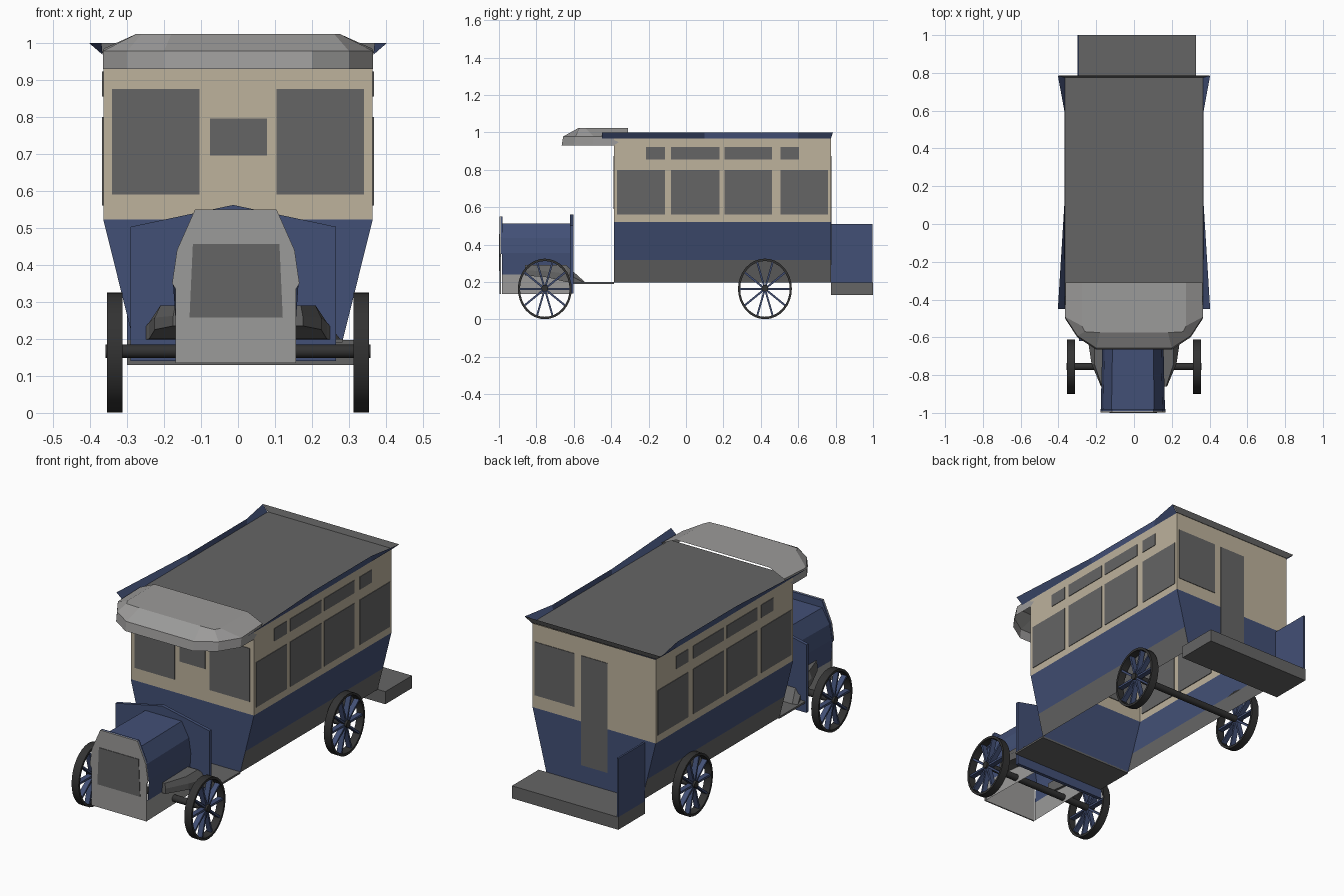
import bpy, bmesh, math
from mathutils import Matrix, Vector

if "Cube" in bpy.data.objects:
    bpy.data.objects.remove(bpy.data.objects["Cube"])


def mat(name, r, g, b):
    m = bpy.data.materials.new(name)
    m.diffuse_color = (r, g, b, 1)
    m.use_nodes = True
    m.node_tree.nodes["Principled BSDF"].inputs["Base Color"].default_value = m.diffuse_color
    return m


BLUE = mat("navy_blue", 0.055, 0.08, 0.18)
CREAM = mat("cream", 0.51, 0.445, 0.335)
GRAY = mat("mid_gray", 0.13, 0.13, 0.13)
LIGHT = mat("light_gray", 0.33, 0.325, 0.32)
DARK = mat("dark_rubber", 0.032, 0.032, 0.032)


def finish(bm, name, mats, smooth=False, normals=True):
    if normals:
        bmesh.ops.recalc_face_normals(bm, faces=bm.faces)
    me = bpy.data.meshes.new(name)
    bm.to_mesh(me)
    bm.free()
    for m in mats:
        me.materials.append(m)
    ob = bpy.data.objects.new(name, me)
    bpy.context.collection.objects.link(ob)
    if smooth:
        bpy.ops.object.select_all(action='DESELECT')
        ob.select_set(True)
        bpy.context.view_layer.objects.active = ob
        bpy.ops.object.shade_smooth_by_angle(angle=math.radians(35))
    return ob


def box(name, x, y, z, m):
    bm = bmesh.new()
    c = [(a + b) / 2 for a, b in (x, y, z)]
    s = [b - a for a, b in (x, y, z)]
    bmesh.ops.create_cube(bm, size=1, matrix=Matrix.Translation(c) @ Matrix.Diagonal((*s, 1)))
    return finish(bm, name, [m])


def loft(bm, rings, closed=True):
    """Join successive rings of points with quads and return vertices and faces per band."""
    vs = [[bm.verts.new(p) for p in r] for r in rings]
    n = len(vs[0])
    bands = []
    for a, b in zip(vs, vs[1:]):
        bands.append([bm.faces.new((a[i], a[(i + 1) % n], b[(i + 1) % n], b[i]))
                      for i in range(n if closed else n - 1)])
    return vs, bands


def prism(name, profile, y0, y1, m):
    """Extrude an x,z profile along y."""
    bm = bmesh.new()
    vs, _ = loft(bm, [[(x, y, z) for x, z in profile] for y in (y0, y1)])
    for r in vs:
        bm.faces.new(r)
    return finish(bm, name, [m])


# Coach body: open-bottomed shell, narrowing below the waist
F, R, W = -0.385, 0.775, 0.364
bm = bmesh.new()
rings = [[(-w, F, z), (w, F, z), (w, R, z), (-w, R, z)]
         for w, z in ((0.283, 0.197), (0.313, 0.317), (W, 0.522), (W, 0.97))]
vs, bands = loft(bm, rings)
for i, f in enumerate(bands[0]):
    f.material_index = 2 if i % 2 else 1
for f in bands[1]:
    f.material_index = 1
finish(bm, "coach_body", [CREAM, BLUE, GRAY])

# Side windows and upper lights
lower = [(-0.368, -0.112), (-0.08, 0.18), (0.205, 0.46), (0.505, 0.76)]
upper = [(-0.215, -0.112), (-0.08, 0.18), (0.205, 0.46), (0.505, 0.605)]
for s, side in ((1, "right"), (-1, "left")):
    x = sorted((s * (W - 0.004), s * (W + 0.003)))
    for i in range(4):
        box(f"{side}_window_{i}", x, lower[i], (0.56, 0.80), GRAY)
        box(f"{side}_upper_light_{i}", x, upper[i], (0.855, 0.923), GRAY)
    box(f"{side}_front_window", sorted((s * 0.104, s * 0.341)), (F - 0.003, F + 0.004), (0.59, 0.875), GRAY)
box("front_center_window", (-0.075, 0.078), (F - 0.003, F + 0.004), (0.695, 0.795), GRAY)
box("rear_window", (0.115, 0.35), (R - 0.004, R + 0.003), (0.59, 0.875), GRAY)
box("rear_door", (-0.08, 0.075), (R - 0.004, R + 0.003), (0.29, 0.875), GRAY)

# Roof with upturned rear lip and flared side boards
bm = bmesh.new()
loft(bm, [[(-0.366, y, z), (0.366, y, z)] if y < 0.78 else [(-0.402, y, z), (0.402, y, z)]
          for y, z in ((F, 0.972), (R, 0.972), (0.786, 1.0))], closed=False)
finish(bm, "roof", [GRAY])
for s, side in ((1, "right"), (-1, "left")):
    bm = bmesh.new()
    edge = [(-0.45, 0.403), (0.1, 0.369), (0.6, 0.369), (0.786, 0.403)]
    loft(bm, [[(s * 0.366, min(y, R), 0.968) for y, x in edge],
              [(s * x, y, 1.0) for y, x in edge]], closed=False)
    finish(bm, f"{side}_roof_board", [BLUE])

# Front canopy: chamfered hood, open behind and below
half = [(0.365, -0.5), (0.3, -0.6), (0.2, -0.665)]
top_half = [(0.275, -0.54), (0.26, -0.57), (0.18, -0.575)]


def canopy_ring(pts, x, back, z, zb):
    right = [(x, back, zb)] + [(a, b, z) for a, b in pts]
    return right + [(-a, b, c) for a, b, c in reversed(right)]


bm = bmesh.new()
vs, _ = loft(bm, [canopy_ring(half, 0.365, F, 0.93, 0.93),
                  canopy_ring([(a, b + 0.008) for a, b in half], 0.362, -0.31, 0.978, 0.985),
                  canopy_ring(top_half, 0.275, -0.31, 1.024, 1.024)], closed=False)
bm.faces.new(vs[2])
finish(bm, "front_canopy", [LIGHT])

# Dashboard panel and driver's floor
prism("dashboard", [(-0.29, 0.14), (0.265, 0.14), (0.265, 0.503), (-0.013, 0.562), (-0.29, 0.503)],
      -0.62, -0.602, BLUE)
box("driver_floor", (-0.283, 0.283), (-0.602, F), (0.19, 0.2), GRAY)

# Engine hood: open-bottomed, with pale chassis sides
hood = [(0.162, 0.135), (0.162, 0.24), (0.17, 0.355), (0.157, 0.435), (0.113, 0.512)]
hood += [(-x, z) for x, z in reversed(hood)]
bm = bmesh.new()
_, bands = loft(bm, [[(x * k - 0.006, y, z) for x, z in hood] for y, k in ((-0.985, 1), (-0.615, 0.95))],
                closed=False)
for i in (0, 8):
    bands[0][i].material_index = 1
finish(bm, "engine_hood", [BLUE, LIGHT])

# Radiator shell with blue rim behind and dark core
rad = [(0.163, 0.135), (0.163, 0.335), (0.172, 0.35), (0.159, 0.44), (0.11, 0.55)]
rad += [(-x, z) for x, z in reversed(rad)]
rad = [(x - 0.006, z) for x, z in rad]
prism("radiator", rad, -0.997, -0.99, LIGHT)
prism("radiator_rim", [p for p in rad if p[1] > 0.34], -0.99, -0.98, BLUE)
prism("radiator_core", [(-0.131, 0.258), (0.121, 0.258), (0.112, 0.456), (-0.122, 0.456)],
      -1.0, -0.995, GRAY)

# Frame brackets beside the hood, with a spreading tail
for s, side in ((1, "right"), (-1, "left")):
    bm = bmesh.new()
    sections = [(-0.86, 0.17, 0.175, 0.235, 0.29), (-0.74, 0.21, 0.225, 0.225, 0.29),
                (-0.64, 0.21, 0.24, 0.2, 0.29), (-0.54, 0.25, 0.28, 0.19, 0.2)]
    vs, _ = loft(bm, [[(s * 0.15, y, zb), (s * xb, y, zb), (s * xb, y, (zb + zt) / 2),
                       (s * xt, y, zt), (s * 0.15, y, zt)] for y, xt, xb, zb, zt in sections])
    bm.faces.new(vs[0])
    bm.faces.new(vs[-1])
    finish(bm, f"{side}_frame_bracket", [GRAY])

# Rear platform and side guard
box("rear_step", (-0.3, 0.328), (R, 1.0), (0.13, 0.197), GRAY)
box("rear_guard", (-0.3, -0.29), (R, 0.998), (0.197, 0.51), BLUE)


# Wheels, slightly taller than long
CZ, RY, RZ = 0.1635, 0.144, 0.162


def wheel(name, cx, cy):
    bm = bmesh.new()
    n, hw = 32, 0.021
    prof = [(1, -hw), (1, hw), (0.92, hw), (0.92, -hw)]
    vs = [[bm.verts.new((cx + x, cy + RY * k * math.cos(2 * math.pi * i / n),
                         CZ + RZ * k * math.sin(2 * math.pi * i / n))) for k, x in prof] for i in range(n)]
    for i in range(n):
        a, b = vs[i], vs[(i + 1) % n]
        for j in range(4):
            bm.faces.new((a[j], a[(j + 1) % 4], b[(j + 1) % 4], b[j]))
    finish(bm, name + "_tire", [DARK], smooth=True)
    bm = bmesh.new()
    squash = Matrix.Translation((cx, cy, CZ)) @ Matrix.Diagonal((1, RY / RZ, 1, 1))
    for i in range(10):
        m = squash @ Matrix.Rotation(2 * math.pi * (i + 0.5) / 10, 4, 'X') @ Matrix.Translation((0, 0, 0.08))
        bmesh.ops.create_cube(bm, size=1, matrix=m @ Matrix.Diagonal((0.028, 0.011, 0.145, 1)))
    finish(bm, name + "_spokes", [BLUE])


for cy, end in ((-0.755, "front"), (0.422, "rear")):
    for s, side in ((1, "right"), (-1, "left")):
        wheel(f"{end}_{side}_wheel", s * 0.333, cy)
    bm = bmesh.new()
    bmesh.ops.create_cone(bm, cap_ends=True, segments=16, radius1=0.018, radius2=0.018, depth=0.716,
                          matrix=Matrix.Translation((0, cy, CZ + 0.003)) @ Matrix.Rotation(math.pi / 2, 4, 'Y'))
    finish(bm, f"{end}_axle", [DARK], smooth=True)
